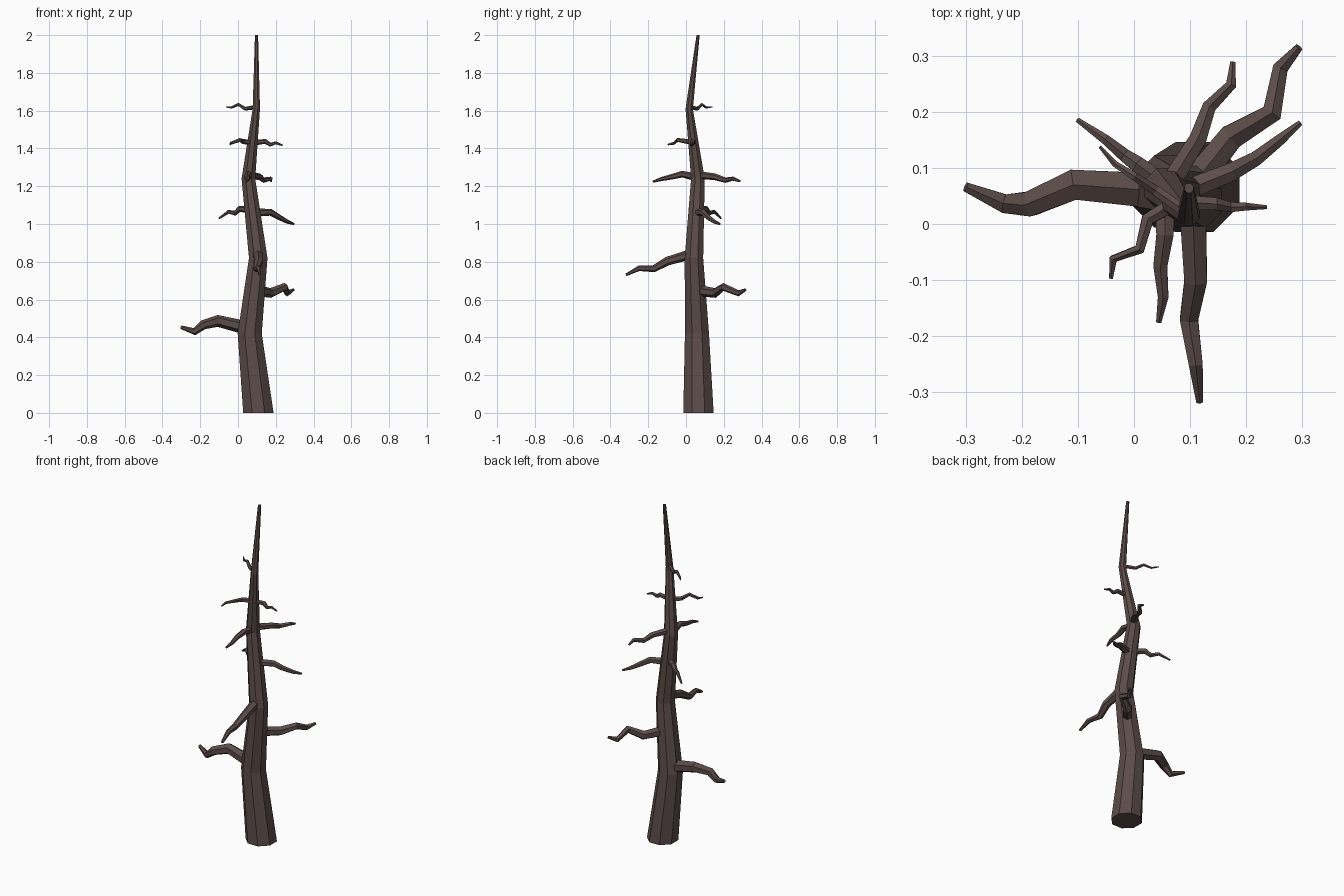
import bpy, bmesh, math
from mathutils import Vector

bark = bpy.data.materials.new("bark")
bark.diffuse_color = (0.105, 0.072, 0.066, 1)


def tube(name, points, radii, sides, level=False):
    """Flat-faced tapered tube through points; level keeps every ring horizontal."""
    pts = [Vector(p) for p in points]
    bm = bmesh.new()
    rings = []
    for i, p in enumerate(pts):
        if level:
            u, v = Vector((1, 0, 0)), Vector((0, 1, 0))
        else:
            a = (p - pts[i - 1]).normalized() if i > 0 else Vector()
            b = (pts[i + 1] - p).normalized() if i < len(pts) - 1 else Vector()
            t = (a + b).normalized()
            u = t.cross(Vector((0, 0, 1))).normalized()
            v = u.cross(t)
        ring = []
        for k in range(sides):
            ang = 2 * math.pi * (k + 0.5) / sides
            ring.append(bm.verts.new(p + radii[i] * (u * math.cos(ang) + v * math.sin(ang))))
        rings.append(ring)
    for r0, r1 in zip(rings, rings[1:]):
        for k in range(sides):
            n = (k + 1) % sides
            bm.faces.new((r0[k], r0[n], r1[n], r1[k]))
    bm.faces.new(rings[0][::-1])
    bm.faces.new(rings[-1])
    bmesh.ops.recalc_face_normals(bm, faces=bm.faces)
    mesh = bpy.data.meshes.new(name)
    bm.to_mesh(mesh)
    bm.free()
    mesh.materials.append(bark)
    obj = bpy.data.objects.new(name, mesh)
    bpy.context.collection.objects.link(obj)


# Trunk: crooked, tapering octagon
trunk = [(0.108, 0.066, 0), (0.062, 0.058, 0.42), (0.107, 0.042, 0.82),
         (0.055, 0.063, 1.24), (0.097, 0.017, 1.61), (0.098, 0.064, 2.0)]
tube("trunk", trunk, [0.087, 0.069, 0.053, 0.039, 0.021, 0.009], 8, level=True)


def trunk_centre(z):
    for a, b in zip(trunk, trunk[1:]):
        if z <= b[2]:
            return Vector(a).lerp(Vector(b), (z - a[2]) / (b[2] - a[2]))


# Branches: start height on trunk, base radius, then the kinked path to the tip
branches = {
    "low_left_branch": (0.445, 0.045 * 0.75, [(-0.108, 0.07, 0.487), (-0.185, 0.036, 0.466),
                        (-0.23, 0.036, 0.43), (-0.30, 0.066, 0.453)]),
    "low_back_right_branch": (0.65, 0.028, [(0.173, 0.155, 0.635), (0.246, 0.198, 0.667),
                              (0.261, 0.278, 0.633), (0.294, 0.315, 0.652)]),
    "front_branch": (0.845, 0.025, [(0.11, -0.10, 0.803), (0.098, -0.17, 0.763),
                     (0.110, -0.25, 0.765), (0.117, -0.317, 0.731)]),
    "middle_right_branch": (1.06, 0.02, [(0.172, 0.092, 1.062), (0.215, 0.115, 1.037),
                            (0.26, 0.15, 1.013), (0.296, 0.18, 1.0)]),
    "middle_left_branch": (1.075, 0.018, [(0.008, 0.105, 1.08), (-0.016, 0.122, 1.057),
                           (-0.05, 0.15, 1.065), (-0.10, 0.185, 1.03)]),
    "upper_front_branch": (1.245, 0.019, [(0.055, -0.02, 1.264), (0.047, -0.075, 1.25),
                           (0.052, -0.13, 1.238), (0.044, -0.175, 1.224)]),
    "upper_back_branch": (1.26, 0.019, [(0.114, 0.152, 1.25), (0.134, 0.209, 1.232),
                          (0.173, 0.248, 1.24), (0.176, 0.288, 1.226)]),
    "upper_right_twig": (1.43, 0.014, [(0.145, 0.036, 1.437), (0.172, 0.03, 1.42),
                         (0.20, 0.031, 1.43), (0.236, 0.03, 1.416)]),
    "upper_left_twig": (1.43, 0.014, [(0.024, 0.008, 1.437), (0.01, -0.045, 1.445),
                        (-0.037, -0.062, 1.428), (-0.041, -0.097, 1.42)]),
    "top_left_twig": (1.62, 0.011, [(0.038, 0.06, 1.61), (0.002, 0.084, 1.633),
                      (-0.034, 0.107, 1.617), (-0.061, 0.138, 1.62)]),
}
for name, (z, r, path) in branches.items():
    tube(name, [trunk_centre(z)] + path, [r * s for s in (1.1, 0.93, 0.75, 0.57, 0.28)], 6)
